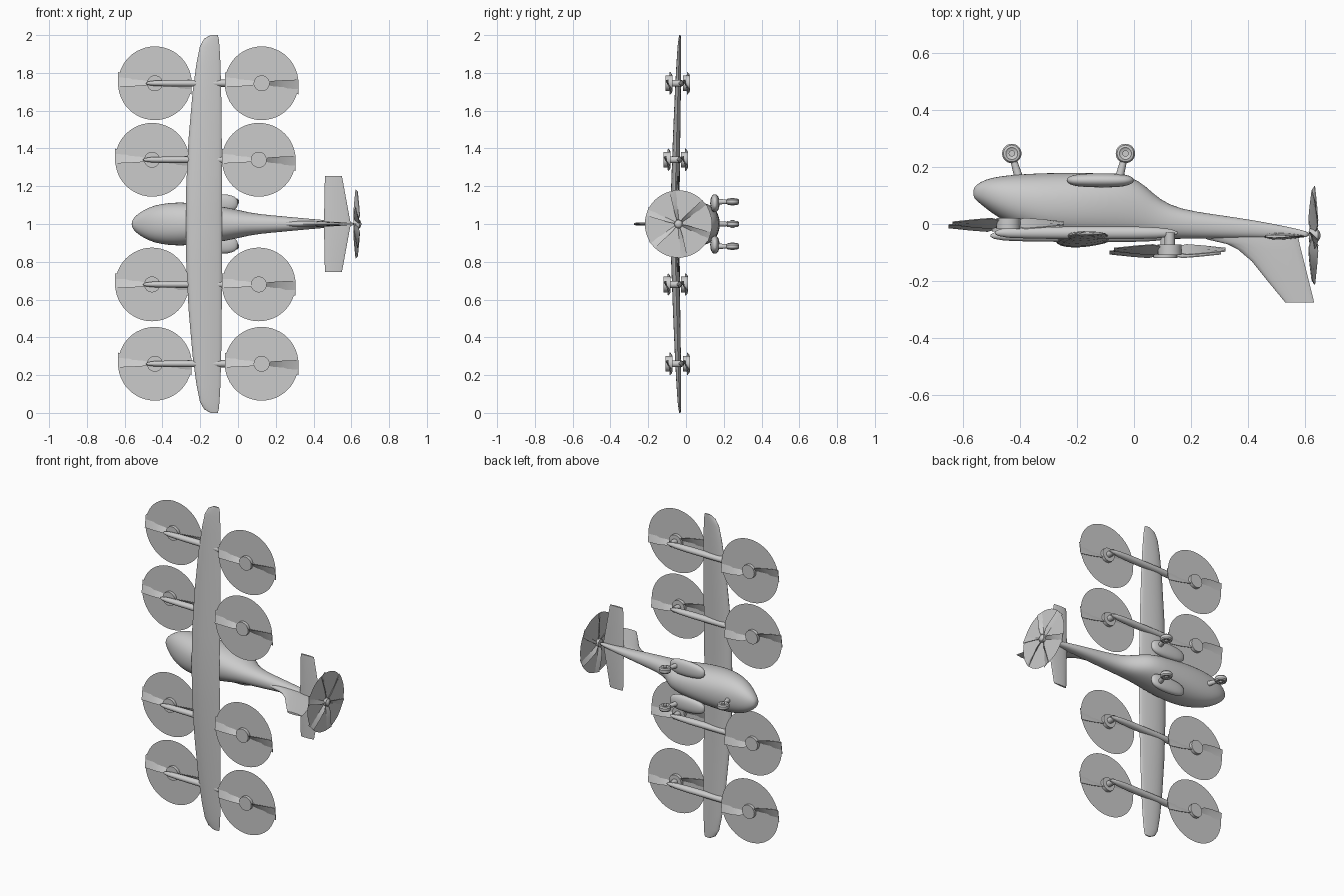
import bpy, bmesh
from math import sin, cos, pi, radians
from mathutils import Vector, Matrix

if "Cube" in bpy.data.objects:
    bpy.data.objects.remove(bpy.data.objects["Cube"])

# The aircraft's roof faces -y, its nose points to -x and its wing spans z.

def finish(name, bm, angle=35, subdiv=0):
    bmesh.ops.recalc_face_normals(bm, faces=bm.faces[:])
    me = bpy.data.meshes.new(name)
    bm.to_mesh(me)
    bm.free()
    ob = bpy.data.objects.new(name, me)
    bpy.context.collection.objects.link(ob)
    bpy.ops.object.select_all(action='DESELECT')
    ob.select_set(True)
    bpy.context.view_layer.objects.active = ob
    bpy.ops.object.shade_smooth_by_angle(angle=radians(angle))
    if subdiv:
        m = ob.modifiers.new("Subdivision", 'SUBSURF')
        m.levels = m.render_levels = subdiv
    return ob

def add_loft(bm, rings):
    vs = [[bm.verts.new(p) for p in r] for r in rings]
    n = len(vs[0])
    for a, b in zip(vs, vs[1:]):
        for i in range(n):
            j = (i + 1) % n
            bm.faces.new((a[i], a[j], b[j], b[i]))
    bm.faces.new(vs[0])
    bm.faces.new(vs[-1][::-1])

def loft(name, rings, **kw):
    bm = bmesh.new()
    add_loft(bm, rings)
    return finish(name, bm, **kw)

def spow(v, e):
    return (1 if v >= 0 else -1) * abs(v) ** e

def oval(x, roof, belly, hw, z=1.0, n=24, e=0.9):
    """Rounded cross-section across the x axis."""
    yc, hy = (roof + belly) / 2, (belly - roof) / 2
    return [(x, yc + hy * spow(sin(2 * pi * i / n), e), z + hw * spow(cos(2 * pi * i / n), e))
            for i in range(n)]

def airfoil(le, te, thick, n=20):
    out = []
    for i in range(n):
        a = 2 * pi * i / n
        out.append((le + (te - le) * (1 - cos(a)) / 2, thick / 2 * sin(a) * (1 + 0.35 * cos(a))))
    return out

def rod(bm, p, q, r1, r2, seg=16):
    p, q = Vector(p), Vector(q)
    d = q - p
    mat = Matrix.Translation((p + q) / 2) @ d.to_track_quat('Z', 'Y').to_matrix().to_4x4()
    bmesh.ops.create_cone(bm, cap_ends=True, segments=seg, radius1=r1, radius2=r2,
                          depth=d.length, matrix=mat)

# Fuselage: x, roof y, belly y, half width
body = [(-.563, .095, .122, .012), (-.553, .083, .138, .032), (-.52, .055, .157, .062),
        (-.47, .018, .168, .09), (-.41, -.014, .174, .107), (-.34, -.042, .178, .115),
        (-.27, -.056, .18, .114), (-.18, -.06, .18, .108), (-.09, -.058, .178, .094),
        (-.01, -.055, .168, .078), (.04, -.054, .135, .066), (.09, -.053, .085, .056),
        (.16, -.052, .052, .048), (.28, -.052, .034, .037), (.42, -.051, .014, .024),
        (.54, -.05, -.01, .014), (.62, -.047, -.028, .008)]
loft("fuselage", [oval(*s) for s in body], subdiv=1, angle=60)

# Main wing: half span, leading edge, trailing edge, y, thickness
half = [(0, -.275, -.085, -.058, .046), (.2, -.274, -.085, -.056, .043), (.45, -.262, -.086, -.05, .037),
        (.7, -.24, -.089, -.043, .03), (.85, -.22, -.093, -.038, .024), (.94, -.202, -.098, -.035, .018),
        (.98, -.18, -.102, -.033, .013), (1.0, -.145, -.107, -.032, .007)]
span = [(-s[0],) + s[1:] for s in half[:0:-1]] + half
loft("main_wing", [[(x, y + yc, 1 + z) for x, y in airfoil(le, te, t)]
                   for z, le, te, yc, t in span], angle=50)

# Horizontal tail
tail = [(-.255, .46, .55, .01), (0, .455, .597, .022), (.255, .46, .55, .01)]
loft("horizontal_tail", [[(x, y - .043, 1 + z) for x, y in airfoil(le, te, t)]
                         for z, le, te, t in tail])

# Vertical fin with a curved leading edge: y, leading edge, trailing edge, thickness
fin = [(-.03, .2, .57, .03), (-.055, .26, .577, .03), (-.07, .325, .58, .029), (-.09, .365, .585, .027),
       (-.13, .412, .595, .024), (-.19, .46, .61, .019), (-.275, .53, .631, .012)]
loft("vertical_fin", [[(x, y, 1 + w) for x, w in airfoil(le, te, t)] for y, le, te, t in fin])

# Landing gear sponsons
pod = [(-.236, .15, .157, .008), (-.228, .139, .167, .025), (-.2, .13, .176, .042), (-.12, .127, .179, .05),
       (-.05, .128, .177, .048), (-.015, .136, .17, .036), (0, .147, .16, .016)]
for side, s in (("left", -1), ("right", 1)):
    loft("sponson_" + side, [oval(*p, z=1 + s * .11, n=16) for p in pod], subdiv=1, angle=60)

# Landing gear: strut, fork axle, tyre and hub
for name, x0, x, dz in (("nose", -.40, -.428, 0), ("left", -.055, -.03, -.118), ("right", -.055, -.03, .118)):
    z = 1 + dz
    bm = bmesh.new()
    rod(bm, (x0, .15, z), (x, .245, z), .016, .01)
    rod(bm, (x, .247, z - .02), (x, .247, z + .02), .011, .011)
    finish(name + "_gear_strut", bm)
    bm = bmesh.new()
    prof = [(-.013, .015), (-.017, .021), (-.015, .029), (-.008, .034),
            (.008, .034), (.015, .029), (.017, .021), (.013, .015)]
    add_loft(bm, [[(x + r * cos(2 * pi * i / 28), .247 + r * sin(2 * pi * i / 28), z + w)
                   for i in range(28)] for w, r in prof])
    finish(name + "_wheel", bm)

def propeller(name, centre, axis_rot, radius, blades, chord, hub_r, hub_h, phase=0, pitch=.018):
    """Flat swept disc, twisted blades and a hub, built around local z."""
    mat = Matrix.Translation(centre) @ axis_rot
    bm = bmesh.new()
    bmesh.ops.create_circle(bm, cap_ends=True, segments=48, radius=radius)
    bm.transform(mat)
    finish(name + "_disc", bm)
    bm = bmesh.new()
    for k in range(blades):
        turn = mat @ Matrix.Rotation(phase + 2 * pi * k / blades, 4, 'Z')
        rings = []
        for f, c, p in ((.12, .35, .5), (.3, .65, 1), (.6, .85, .75), (1, 1, .3)):
            w, h, t = chord * c, pitch * p, .003
            ends = ((.25 * w, h), (-.25 * w, 0), (-.75 * w, -h))
            ring = [(f * radius, y, zz + t / 2) for y, zz in ends]
            ring += [(f * radius, y, zz - t / 2) for y, zz in ends[::-1]]
            rings.append([turn @ Vector(v) for v in ring])
        add_loft(bm, rings)
    finish(name + "_blades", bm)
    bm = bmesh.new()
    rod(bm, (0, 0, -hub_h), (0, 0, hub_h), hub_r, hub_r, 28)
    bm.transform(mat)
    finish(name + "_hub", bm)

# Booms carrying one low front rotor and one high rear rotor each
to_y = Matrix.Rotation(pi / 2, 4, 'X')
boom = [(-.487, .004), (-.475, .011), (-.44, .017), (-.36, .02), (-.2, .022), (0, .022),
        (.08, .019), (.13, .013), (.152, .004)]
for i, (z, dx, dy) in enumerate(((1.745, 0, 0), (1.34, -.015, -.01), (.68, -.015, -.01), (.26, 0, 0))):
    tag = str(i + 1)
    loft("boom_" + tag, [oval(x + dx, -.031 + dy - r, -.031 + dy + r, r * .85, z, 16, 1)
                         for x, r in boom], angle=60)
    propeller("front_rotor_" + tag, (-.44 + dx, .002 + dy, z), to_y, .195, 2, .078, .042, .019)
    propeller("rear_rotor_" + tag, (.125 + dx, -.09 + dy, z), to_y, .195, 2, .078, .042, .019)
    bm = bmesh.new()
    rod(bm, (.125 + dx, -.03 + dy, z), (.125 + dx, -.09 + dy, z), .018, .018)
    finish("rear_rotor_mast_" + tag, bm)

# Pusher propeller and its spinner
to_x = Matrix.Rotation(pi / 2, 4, 'Y')
propeller("pusher", (.628, -.04, 1.0), to_x, .178, 6, .05, .024, .016, phase=.2, pitch=.016)
bm = bmesh.new()
bmesh.ops.create_uvsphere(bm, u_segments=20, v_segments=12, radius=.024,
                          matrix=Matrix.Translation((.634, -.04, 1.0)) @ Matrix.Diagonal((.8, 1, 1, 1)))
finish("pusher_spinner", bm, angle=60)
